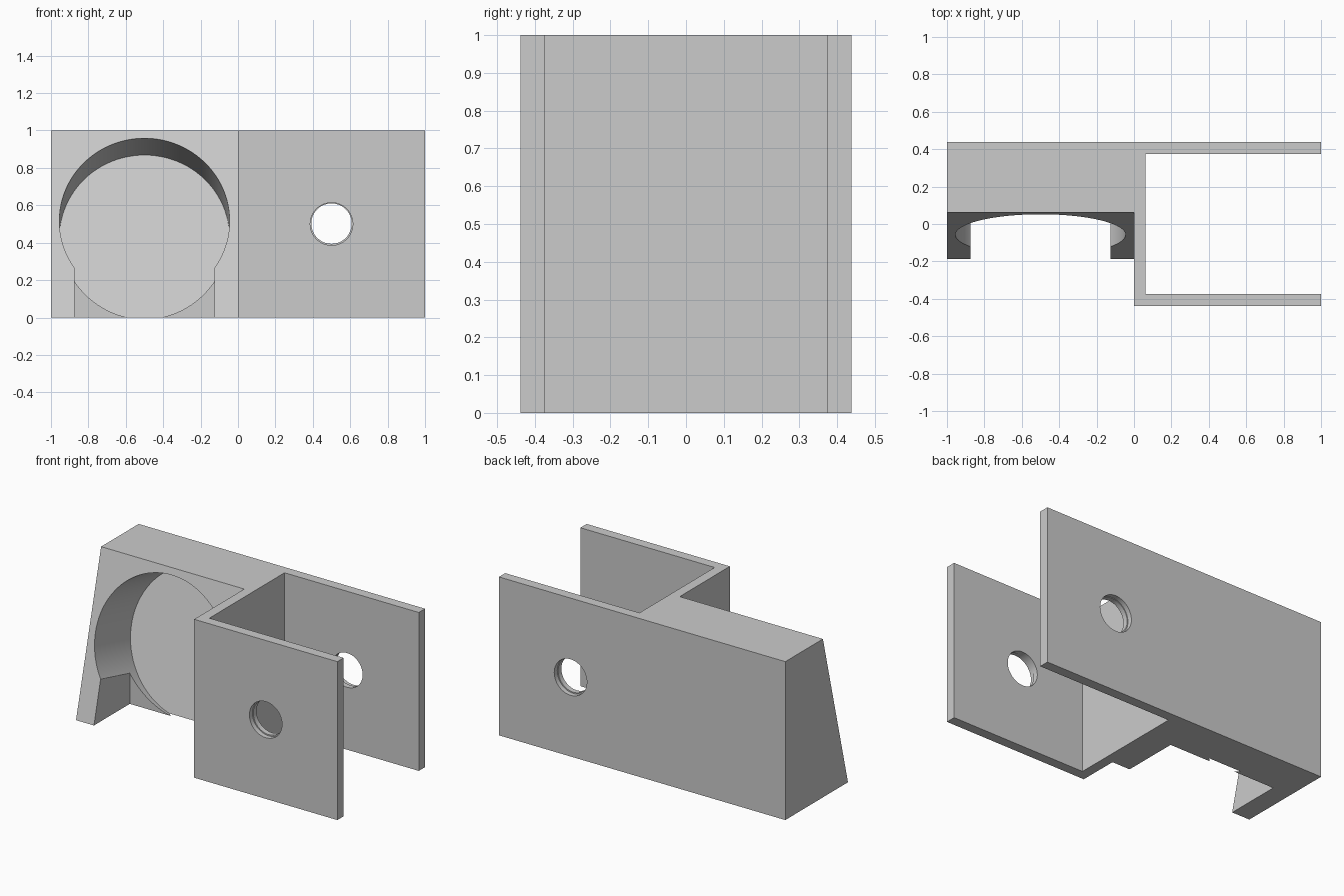
import bpy, bmesh, math
from mathutils import Matrix, Vector

if "Cube" in bpy.data.objects:
    bpy.data.objects.remove(bpy.data.objects["Cube"])

grey = bpy.data.materials.new("plain grey")
grey.use_nodes = True
colour = (0.6, 0.6, 0.6, 1)
grey.diffuse_color = colour
grey.node_tree.nodes["Principled BSDF"].inputs["Base Color"].default_value = colour


def add_object(name, bm):
    bmesh.ops.recalc_face_normals(bm, faces=bm.faces)
    mesh = bpy.data.meshes.new(name)
    bm.to_mesh(mesh)
    bm.free()
    mesh.materials.append(grey)
    obj = bpy.data.objects.new(name, mesh)
    bpy.context.collection.objects.link(obj)
    return obj


def prism(name, points, direction):
    """Extrude a closed outline along a direction."""
    bm = bmesh.new()
    face = bm.faces.new([bm.verts.new(p) for p in points])
    out = bmesh.ops.extrude_face_region(bm, geom=[face])
    verts = [v for v in out["geom"] if isinstance(v, bmesh.types.BMVert)]
    bmesh.ops.translate(bm, verts=verts, vec=direction)
    return add_object(name, bm)


def cylinder(name, centre, radius, length, tilt, sides):
    bm = bmesh.new()
    place = Matrix.Translation(centre) @ Matrix.Rotation(tilt, 4, "X")
    bmesh.ops.create_cone(bm, cap_ends=True, segments=sides, radius1=radius,
                          radius2=radius, depth=length, matrix=place)
    return add_object(name, bm)


def combine(target, tool, operation):
    """Apply a boolean and discard the helper."""
    tool.hide_render = True
    mod = target.modifiers.new(operation, "BOOLEAN")
    mod.operation, mod.solver, mod.object = operation, "EXACT", tool
    bpy.context.view_layer.objects.active = target
    bpy.ops.object.modifier_apply(modifier=mod.name)
    bpy.data.objects.remove(tool)


HALF, WALL = 0.4375, 0.0625
INNER = HALF - WALL

# U-shaped channel
outline = [(0, -HALF), (1, -HALF), (1, -INNER), (WALL, -INNER),
           (WALL, INNER), (1, INNER), (1, HALF), (0, HALF)]
bracket = prism("bracket", [(x, y, 0) for x, y in outline], (0, 0, 1))

# Wedge block with sloping front, overlapping into the channel web
side = [(-0.1875, 0), (HALF, 0), (HALF, 1), (WALL, 1)]
wedge = prism("wedge", [(-1, y, z) for y, z in side], (1.03, 0, 0))
combine(bracket, wedge, "UNION")

# Round pocket, square to the sloping face
tilt = math.atan(4)
outward = Vector((0, -math.sin(tilt), math.cos(tilt)))
rim_z, depth = 0.517, 0.37
rim = Vector((-0.5, -0.1875 + rim_z / 4, rim_z))
combine(bracket, cylinder("pocket_cutter", rim + outward * (0.5 - depth),
                          0.455, 1, tilt, 96), "DIFFERENCE")

# Straight notch opening the pocket downwards
notch = [(-0.875, -0.6), (-0.125, -0.6), (-0.125, 0.17), (-0.875, 0.17)]
combine(bracket, prism("notch_cutter", [(x, y, -0.2) for x, y in notch],
                       (0, 0, 0.6)), "DIFFERENCE")

# Holes through both plates, slightly wider on the outer half
combine(bracket, cylinder("hole_cutter", (0.5, 0, 0.502), 0.108, 1.2,
                          math.pi / 2, 48), "DIFFERENCE")
for s in (-1, 1):
    combine(bracket, cylinder("rim_cutter", (0.5, s * (HALF + 0.02), 0.5), 0.114,
                              0.1, math.pi / 2, 48), "DIFFERENCE")

bpy.ops.object.select_all(action="DESELECT")
bracket.select_set(True)
bpy.context.view_layer.objects.active = bracket
bpy.ops.object.shade_smooth_by_angle(angle=math.radians(20))
